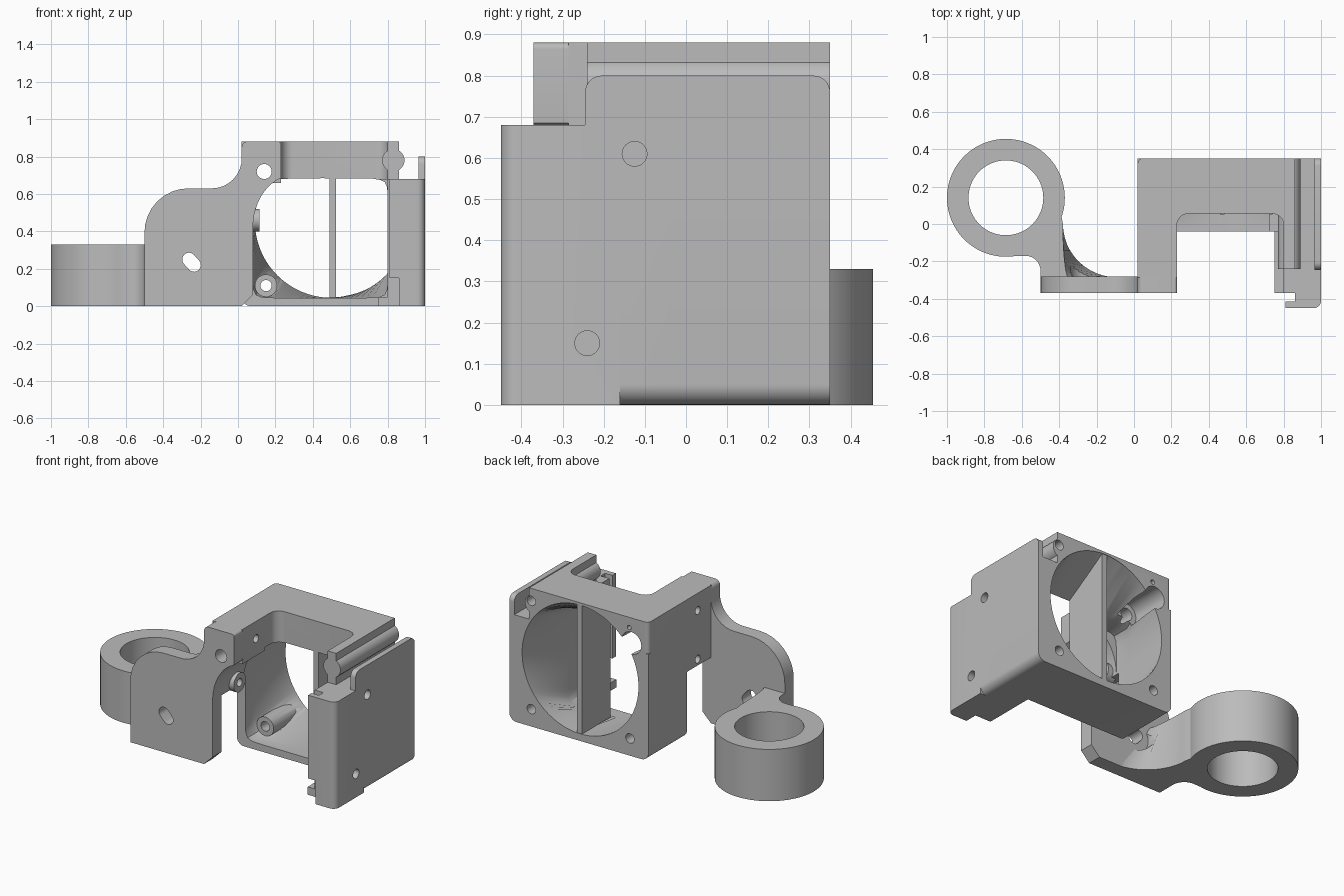
import bpy
import bmesh
from math import sin, cos, pi
from mathutils import Vector

cube = bpy.data.objects.get("Cube")
if cube:
    bpy.data.objects.remove(cube)

grey = bpy.data.materials.new("plain grey")
grey.use_nodes = True
tone = (0.5, 0.5, 0.5, 1)
grey.diffuse_color = tone
grey.node_tree.nodes["Principled BSDF"].inputs["Base Color"].default_value = tone


def loft(name, rings):
    """Closed solid through rings of equal point count."""
    bm = bmesh.new()
    rows = [[bm.verts.new(p) for p in ring] for ring in rings]
    n = len(rows[0])
    for a, b in zip(rows, rows[1:]):
        for i in range(n):
            j = (i + 1) % n
            bm.faces.new((a[i], a[j], b[j], b[i]))
    bm.faces.new(rows[0])
    bm.faces.new(rows[-1])
    bmesh.ops.recalc_face_normals(bm, faces=bm.faces)
    mesh = bpy.data.meshes.new(name)
    bm.to_mesh(mesh)
    bm.free()
    obj = bpy.data.objects.new(name, mesh)
    bpy.context.collection.objects.link(obj)
    return obj


def place(axis, u, v, w):
    return {"x": (w, u, v), "y": (u, w, v), "z": (u, v, w)}[axis]


def prism(name, pts, axis, lo, hi):
    return loft(name, [[place(axis, u, v, w) for u, v in pts] for w in (lo, hi)])


def rounded(corners, steps=8):
    """Outline from (u, v[, radius]) corners."""
    out = []
    for i, c in enumerate(corners):
        p = Vector(c[:2])
        if len(c) < 3:
            out.append(tuple(p))
            continue
        a = Vector(corners[i - 1][:2]) - p
        b = Vector(corners[(i + 1) % len(corners)][:2]) - p
        a, b = p + a.normalized() * c[2], p + b.normalized() * c[2]
        for k in range(steps + 1):
            t = k / steps
            wa, wp, wb = (1 - t) ** 2, 1.414 * t * (1 - t), t * t
            out.append(tuple((a * wa + p * wp + b * wb) / (wa + wp + wb)))
    return out


def box(name, x0, x1, y0, y1, z0, z1):
    return prism(name, [(x0, y0), (x1, y0), (x1, y1), (x0, y1)], "z", z0, z1)


def rod(name, u, v, r, axis, lo, hi, n=40):
    pts = [(u + r * cos(2 * pi * i / n), v + r * sin(2 * pi * i / n)) for i in range(n)]
    return prism(name, pts, axis, lo, hi)


def combine(target, others, operation):
    bpy.context.view_layer.objects.active = target
    for other in others:
        mod = target.modifiers.new("bool", "BOOLEAN")
        mod.operation, mod.solver, mod.object = operation, "EXACT", other
        bpy.ops.object.modifier_apply(modifier=mod.name)
        bpy.data.objects.remove(other)


# Clearance arc shared by the front plate and the left wall
arch = [(0.30 - 0.22 * cos(t), 0.42 + 0.28 * sin(t))
        for t in [k * 1.24 / 10 for k in range(11)]]

# Duct body: lower box, U-shaped top, left wall and right block
body = prism("duct_body", rounded([(0.02, 0, 0.05), (1, 0, 0.05), (1, 0.68), (0.02, 0.68)]),
             "y", -0.04, 0.35)
top = prism("top", rounded([(0.02, 0.35, 0.025), (0.02, -0.285), (0.23, -0.285),
                            (0.23, 0.055, 0.06), (0.80, 0.055, 0.06), (0.80, -0.24),
                            (0.86, -0.24), (0.86, 0.35)]), "z", 0.66, 0.88)
left_wall = prism("left_wall", [(0.02, 0.42)] + arch + [(0.23, 0.75), (0.02, 0.75)],
                  "y", -0.285, 0)
right_side = prism("right_side", rounded([(0.80, 0), (1, 0, 0.05), (1, 0.68), (0.80, 0.68)]),
                   "y", -0.165, 0)
right_block = prism("right_block", rounded([
    (0.80, -0.16), (0.80, -0.37), (0.86, -0.37), (0.86, -0.415), (0.81, -0.415),
    (0.81, -0.45), (1, -0.45, 0.04), (1, -0.16)]), "z", 0, 0.68)
outer_fin = prism("fin", rounded([(-0.245, 0.66), (0.35, 0.66), (0.35, 0.80, 0.04),
                                  (-0.245, 0.80, 0.04)]), "x", 0.965, 1)
rail = rod("rail", 0.83, 0.78, 0.06, "y", -0.24, 0.35)
combine(body, [top, left_wall, right_side, right_block, outer_fin, rail], "UNION")

# Air passage: square at the front, round at the back
angles = [2 * pi * i / 96 for i in range(96)]


def square_ring(y):
    ring = []
    for t in angles:
        r = (abs(cos(t) / 0.36) ** 14 + abs(sin(t) / 0.318) ** 14) ** (-1 / 14)
        ring.append((0.44 + r * cos(t), y, 0.363 + r * sin(t)))
    return ring


round_ring = [[(0.5 + 0.41 * cos(t), y, 0.455 + 0.41 * sin(t)) for t in angles]
              for y in (0.345, 0.37)]
passage = loft("passage", [square_ring(-0.06), square_ring(0.05)] + round_ring)
lip_gap = box("lip_gap", 0.7, 0.86, -0.5, -0.37, -0.1, 0.15)
combine(body, [passage, lip_gap], "DIFFERENCE")

# Divider, screw bosses and the low tab
combine(body, [
    box("divider", 0.49, 0.525, 0.06, 0.345, 0.02, 0.875),
    rod("corner_boss", 0.15, 0.11, 0.06, "y", 0.06, 0.34),
    rod("side_boss", -0.147, 0.46, 0.06, "x", 0.05, 0.115),
    box("tab", 0.75, 0.83, -0.37, -0.02, 0, 0.05)], "UNION")

# Screw holes
holes = [rod("hole", x, z, 0.03, "y", start, 0.4)
         for x, z, start in ((0.15, 0.11, -0.03), (0.845, 0.11, 0.2), (0.845, 0.80, 0.2))]
holes += [rod("hole", y, z, 0.03, "x", 0.9, 1.1) for y, z in ((-0.125, 0.61), (-0.24, 0.15))]
holes += [rod("hole", -0.147, z, 0.025, "x", -0.1, 0.3) for z in (0.46, 0.77)]
holes += [rod("hole", 0.14, 0.72, 0.04, "y", -0.4, 0.2),
          rod("hole", 0.14, 0.72, 0.07, "y", 0.1, 0.4),
          rod("hole", 0.155, 0.815, 0.014, "y", 0.2, 0.4)]
combine(body, holes, "DIFFERENCE")

# Front plate with a slanted slot
plate = prism("front_plate", rounded([
    (-0.5, 0), (-0.5, 0.63, 0.235), (0.02, 0.63, 0.16), (0.02, 0.88, 0.03),
    (0.23, 0.88, 0.015), (0.23, 0.70)]) + arch[::-1] + [(0.08, 0.06), (0.02, 0)],
    "y", -0.37, -0.28)


def slot():
    pts = []
    for cx, cz, start in ((-0.262, 0.25, 0.25), (-0.235, 0.22, 1.25)):
        for k in range(13):
            t = pi * (start + k / 12)
            pts.append((cx + 0.036 * cos(t), cz + 0.036 * sin(t)))
    return prism("slot", pts, "y", -0.5, 0)


combine(plate, [slot(), rod("hole", 0.14, 0.72, 0.04, "y", -0.5, 0)], "DIFFERENCE")

# Clamp ring with a neck that flares towards its foot
ring = rod("clamp_ring", -0.685, 0.14, 0.315, "z", 0, 0.33, 96)


def neck_ring(z, reach):
    pts = rounded([(-0.5, -0.285), (-0.5, -0.17, 0.08), (-0.64, -0.17), (-0.685, 0)])
    pts += [(-0.40, 0.1)]
    for k in range(13):
        t = k / 12 * pi / 2
        pts.append((-0.38 + reach * (1 - cos(t)), -0.285 * sin(t)))
    return [(x, y, z) for x, y in pts]


neck = loft("neck", [neck_ring(0, 0.29), neck_ring(0.33, 0.03)])
combine(ring, [neck], "UNION")
combine(ring, [rod("bore", -0.685, 0.14, 0.2, "z", -0.1, 0.5, 72),
               rod("pocket", -0.25, 0.235, 0.09, "y", -0.4, 0.0)], "DIFFERENCE")

# Shading and colour
for obj in (body, plate, ring):
    obj.data.materials.clear()
    obj.data.materials.append(grey)
    bpy.ops.object.select_all(action="DESELECT")
    obj.select_set(True)
    bpy.context.view_layer.objects.active = obj
    bpy.ops.object.shade_smooth_by_angle(angle=0.5)
